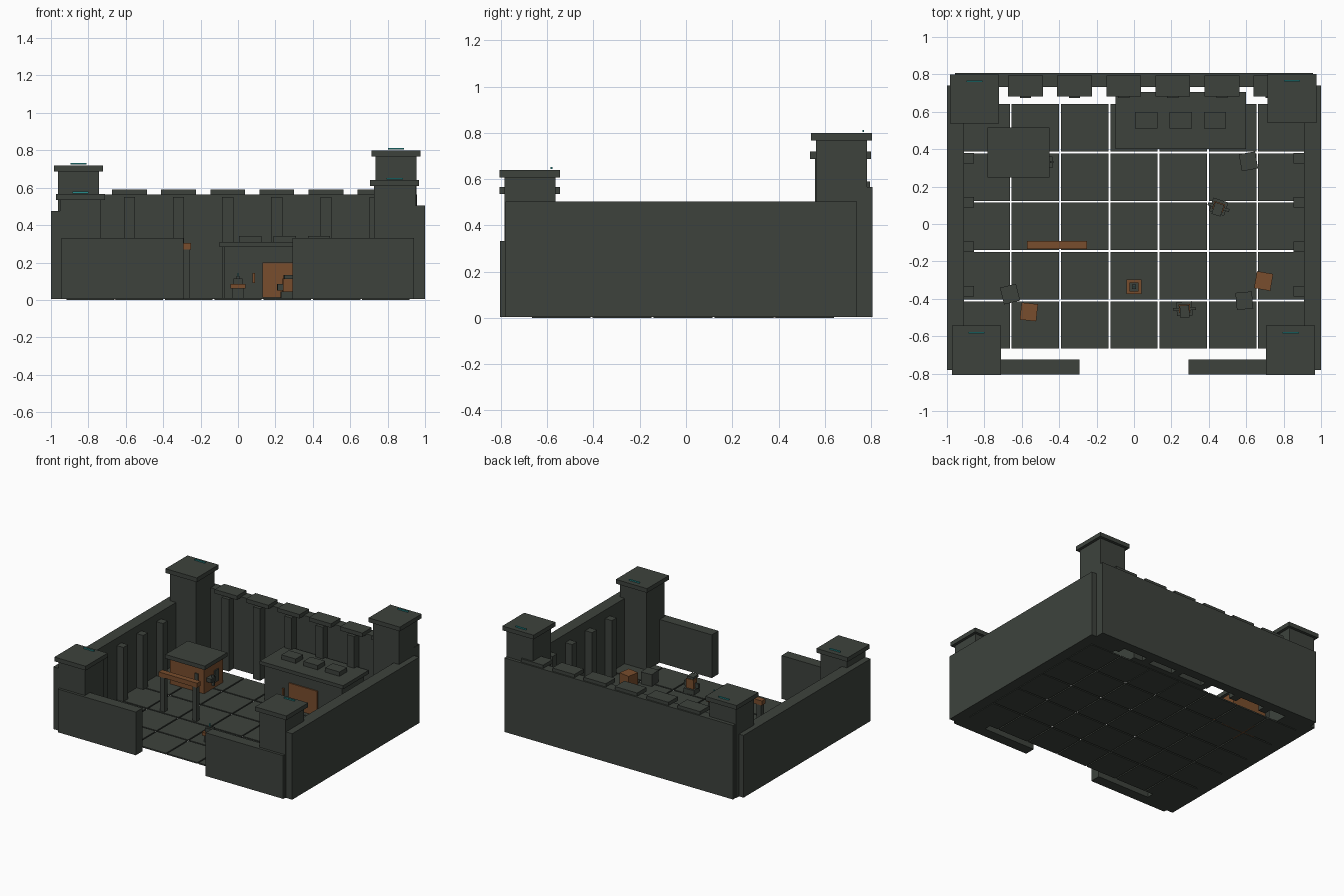
import bpy, math

def mat(name, col):
    m = bpy.data.materials.new(name)
    m.diffuse_color = (*col, 1)
    return m

STONE = mat("dark stone", (0.047, 0.055, 0.046))
BROWN = mat("rust brown", (0.19, 0.075, 0.026))
TEAL = mat("teal glow", (0.02, 0.27, 0.27))

def box(name, x0, x1, y0, y1, z0, z1, m=STONE, rot=0, pivot=None):
    """Axis box given by extents, optionally turned about a vertical pivot."""
    px, py = pivot or ((x0 + x1) / 2, (y0 + y1) / 2)
    v = [(x - px, y - py, z) for z in (z0, z1)
         for x, y in ((x0, y0), (x1, y0), (x1, y1), (x0, y1))]
    f = [(3, 2, 1, 0), (4, 5, 6, 7), (0, 1, 5, 4), (1, 2, 6, 5), (2, 3, 7, 6), (3, 0, 4, 7)]
    me = bpy.data.meshes.new(name)
    me.from_pydata(v, [], f)
    me.materials.append(m)
    o = bpy.data.objects.new(name, me)
    o.location = (px, py, 0)
    o.rotation_euler.z = math.radians(rot)
    bpy.context.collection.objects.link(o)
    return o

# floor tiles with open joints
P = 0.2635
for i in range(7):
    for j in range(5):
        cx, cy = (i - 3) * P, -0.013 + (j - 2) * P
        h = P / 2 - 0.005
        box("floor_tile", cx - h, cx + h, cy - h, cy + h, 0, 0.01)

# walls
box("back_wall", -0.957, 0.957, 0.733, 0.806, 0.005, 0.565)
box("left_wall", -1, -0.91, -0.78, 0.74, 0.005, 0.476)
box("right_wall", 0.91, 1, -0.78, 0.74, 0.005, 0.504)
box("front_wall_left", -0.945, -0.292, -0.805, -0.725, 0.005, 0.332)
box("front_wall_right", 0.292, 0.942, -0.805, -0.725, 0.005, 0.332)

# back wall pilasters and coping blocks
for i in range(6):
    c = -0.58 + i * 0.2625
    box("back_pilaster", c - 0.03, c + 0.03, 0.675, 0.735, 0.005, 0.55)
    box("coping_block", c - 0.093, c + 0.093, 0.683, 0.795, 0.56, 0.59)

# side wall pilasters
for y in (0.352, 0.116, -0.122, -0.36):
    box("left_pilaster", -0.912, -0.855, y - 0.028, y + 0.028, 0.005, 0.42)
    box("right_pilaster", 0.852, 0.912, y - 0.028, y + 0.028, 0.005, 0.44)

# corner towers of four heights, each with cap and light strip
for x, y, h in ((-0.842, -0.675, 0.567), (-0.852, 0.668, 0.72),
                (0.838, -0.675, 0.64), (0.845, 0.672, 0.80)):
    box("tower", x - 0.11, x + 0.11, y - 0.11, y + 0.11, 0.005, h - 0.03)
    box("tower_cap", x - 0.131, x + 0.131, y - 0.131, y + 0.131, h - 0.032, h)
    box("tower_light", x - 0.043, x + 0.043, y + 0.09, y + 0.098, h + 0.003, h + 0.012, TEAL)

# small hut with roof slab, door and handle
box("hut_body", -0.76, -0.475, 0.272, 0.498, 0.002, 0.205, BROWN)
box("hut_roof", -0.783, -0.452, 0.248, 0.517, 0.205, 0.235)
box("hut_front_panel", -0.55, -0.52, 0.264, 0.272, 0.05, 0.15)
box("hut_side_panel", -0.475, -0.467, 0.39, 0.44, 0.05, 0.14)
box("hut_bracket", -0.475, -0.435, 0.30, 0.36, 0.09, 0.12)
box("hut_handle", -0.45, -0.43, 0.325, 0.337, 0.06, 0.14)

# large counter with top, door and three blocks
box("counter_body", -0.075, 0.575, 0.425, 0.685, 0.005, 0.285)
box("counter_top", -0.098, 0.60, 0.40, 0.705, 0.283, 0.31)
box("counter_door", 0.132, 0.372, 0.416, 0.426, 0.012, 0.20, BROWN)
box("counter_handle", 0.078, 0.09, 0.413, 0.426, 0.09, 0.145, BROWN)
for x in (0.066, 0.25, 0.433):
    box("counter_block", x - 0.06, x + 0.06, 0.51, 0.60, 0.31, 0.343)

# beam on two posts
for x in (-0.545, -0.275):
    box("rack_post", x - 0.018, x + 0.018, -0.128, -0.092, 0.01, 0.272)
box("rack_beam", -0.572, -0.25, -0.133, -0.09, 0.27, 0.305, BROWN)

# lantern
box("lantern_foot", -0.03, 0.03, -0.365, -0.305, 0.01, 0.06)
box("lantern_base", -0.04, 0.04, -0.375, -0.297, 0.06, 0.085, BROWN)
box("lantern_body", -0.024, 0.024, -0.36, -0.312, 0.085, 0.115)
box("lantern_top", -0.012, 0.012, -0.348, -0.324, 0.115, 0.125)
box("lantern_light", -0.004, 0.004, -0.34, -0.332, 0.125, 0.145, TEAL)

# small standing machines
for x, y, r in ((0.27, -0.455, 3), (0.452, 0.09, -18)):
    def part(n, a, b, c, d, z0, z1, m=STONE):
        box(n, x + a, x + b, y + c, y + d, z0, z1, m, r, (x, y))
    part("machine_base", -0.042, 0.042, -0.035, 0.04, 0.01, 0.045)
    part("machine_torso", -0.03, 0.03, -0.02, 0.025, 0.045, 0.115, BROWN)
    part("machine_head", -0.025, 0.025, -0.045, 0.02, 0.112, 0.132)
    for s in (-1, 1):
        part("machine_arm", s * 0.045 - 0.015, s * 0.045 + 0.015, -0.008, 0.008, 0.05, 0.085)

# scattered crates
for x, y, r, m in ((-0.562, -0.47, -6, BROWN), (-0.663, -0.375, 14, STONE),
                   (0.59, -0.41, 5, STONE), (0.693, -0.305, -10, BROWN),
                   (0.612, 0.335, 10, STONE)):
    box("crate", x - 0.044, x + 0.044, y - 0.046, y + 0.046, 0.01, 0.10, m, r)
